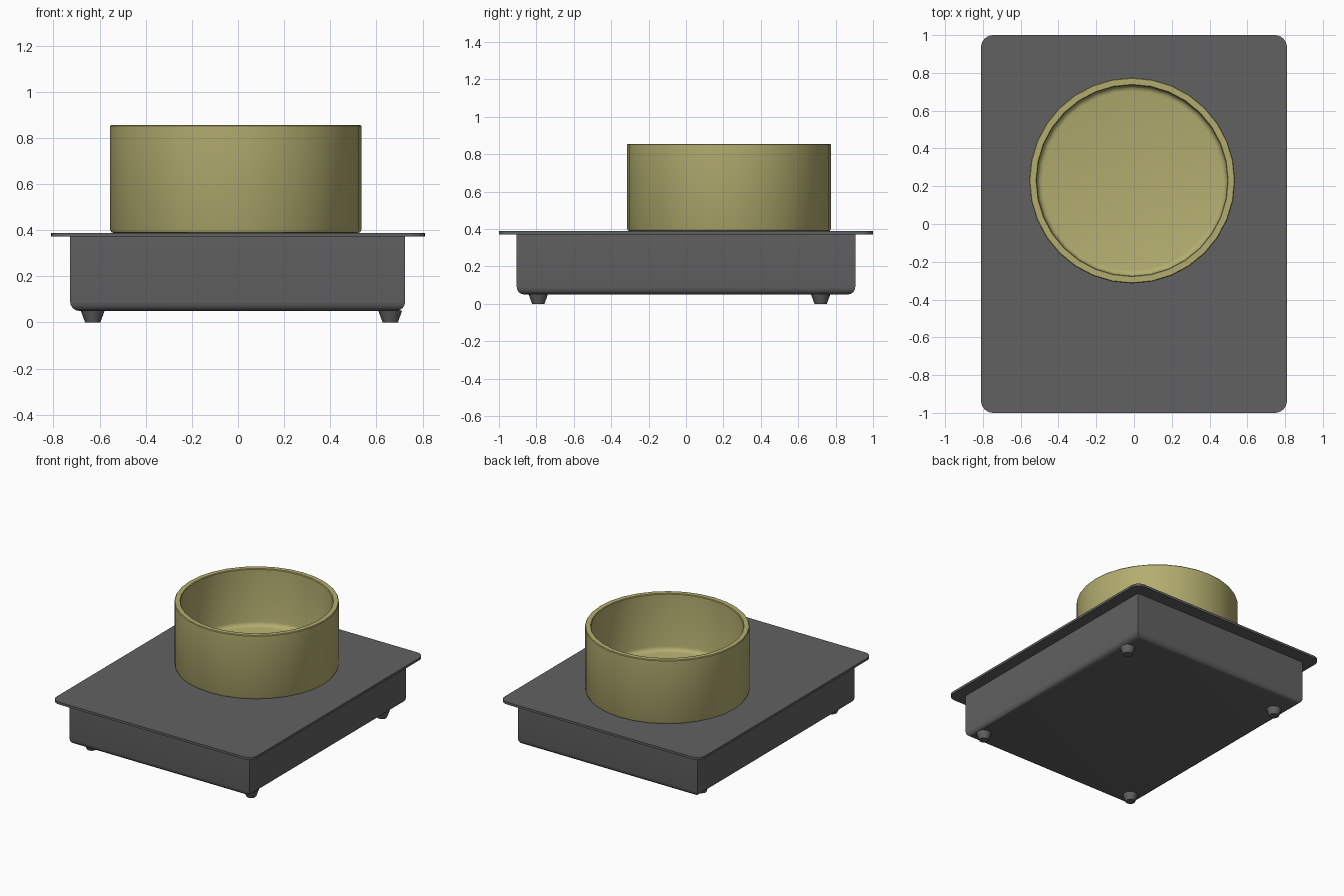
import bpy, bmesh
from math import radians, cos, sin, pi

if "Cube" in bpy.data.objects:
    bpy.data.objects.remove(bpy.data.objects["Cube"])


def material(name, rgb):
    m = bpy.data.materials.new(name)
    m.diffuse_color = (*rgb, 1)
    m.use_nodes = True
    m.node_tree.nodes["Principled BSDF"].inputs["Base Color"].default_value = m.diffuse_color
    return m


GREY = material("dark_grey", (0.12, 0.12, 0.12))
OLIVE = material("olive", (0.45, 0.42, 0.16))


def finish(name, bm, mat):
    bmesh.ops.recalc_face_normals(bm, faces=bm.faces)
    me = bpy.data.meshes.new(name)
    bm.to_mesh(me)
    bm.free()
    ob = bpy.data.objects.new(name, me)
    bpy.context.collection.objects.link(ob)
    me.materials.append(mat)
    bpy.ops.object.select_all(action='DESELECT')
    ob.select_set(True)
    bpy.context.view_layer.objects.active = ob
    bpy.ops.object.shade_smooth_by_angle(angle=radians(35))
    return ob


def box(name, lo, hi, mat, pick, radius, segments):
    """Box whose edges chosen by pick(edge) are rounded."""
    bm = bmesh.new()
    bmesh.ops.create_cube(bm, size=1)
    for v in bm.verts:
        v.co = [lo[i] + (v.co[i] + 0.5) * (hi[i] - lo[i]) for i in range(3)]
    bmesh.ops.bevel(bm, geom=[e for e in bm.edges if pick(e)], offset=radius,
                    segments=segments, profile=0.5, affect='EDGES')
    return finish(name, bm, mat)


def lathe(name, profile, centre, sides, mat):
    """Revolve (radius, z) points; both ends are capped."""
    bm = bmesh.new()
    rings = [[bm.verts.new((centre[0] + r * cos(2 * pi * k / sides),
                            centre[1] + r * sin(2 * pi * k / sides), z))
              for k in range(sides)] for r, z in profile]
    for a, b in zip(rings, rings[1:]):
        for k in range(sides):
            j = (k + 1) % sides
            bm.faces.new((a[k], a[j], b[j], b[k]))
    bm.faces.new(rings[0])
    bm.faces.new(rings[-1])
    return finish(name, bm, mat)


# Housing with a rounded lower edge
box("base_body", (-0.728, -0.905, 0.05), (0.725, 0.905, 0.376), GREY,
    lambda e: all(v.co.z < 0.1 for v in e.verts), 0.04, 4)

# Thin overhanging plate with rounded corners
box("top_plate", (-0.81, -1, 0.372), (0.81, 1, 0.389), GREY,
    lambda e: abs(e.verts[0].co.z - e.verts[1].co.z) > 0.005, 0.065, 6)

# Tapered feet
for side, x in (("left", -0.63), ("right", 0.66)):
    for end, y in (("front", -0.79), ("back", 0.72)):
        lathe(f"{side}_{end}_foot", [(0.033, 0), (0.052, 0.052)], (x, y), 16, GREY)

# Open round bowl with filleted floor
lathe("bowl", [(0.525, 0.387), (0.539, 0.391), (0.545, 0.403), (0.545, 0.851),
               (0.541, 0.856), (0.509, 0.856), (0.505, 0.851), (0.505, 0.470),
               (0.501, 0.455), (0.491, 0.444), (0.475, 0.440)],
      (-0.01, 0.23), 32, OLIVE)
